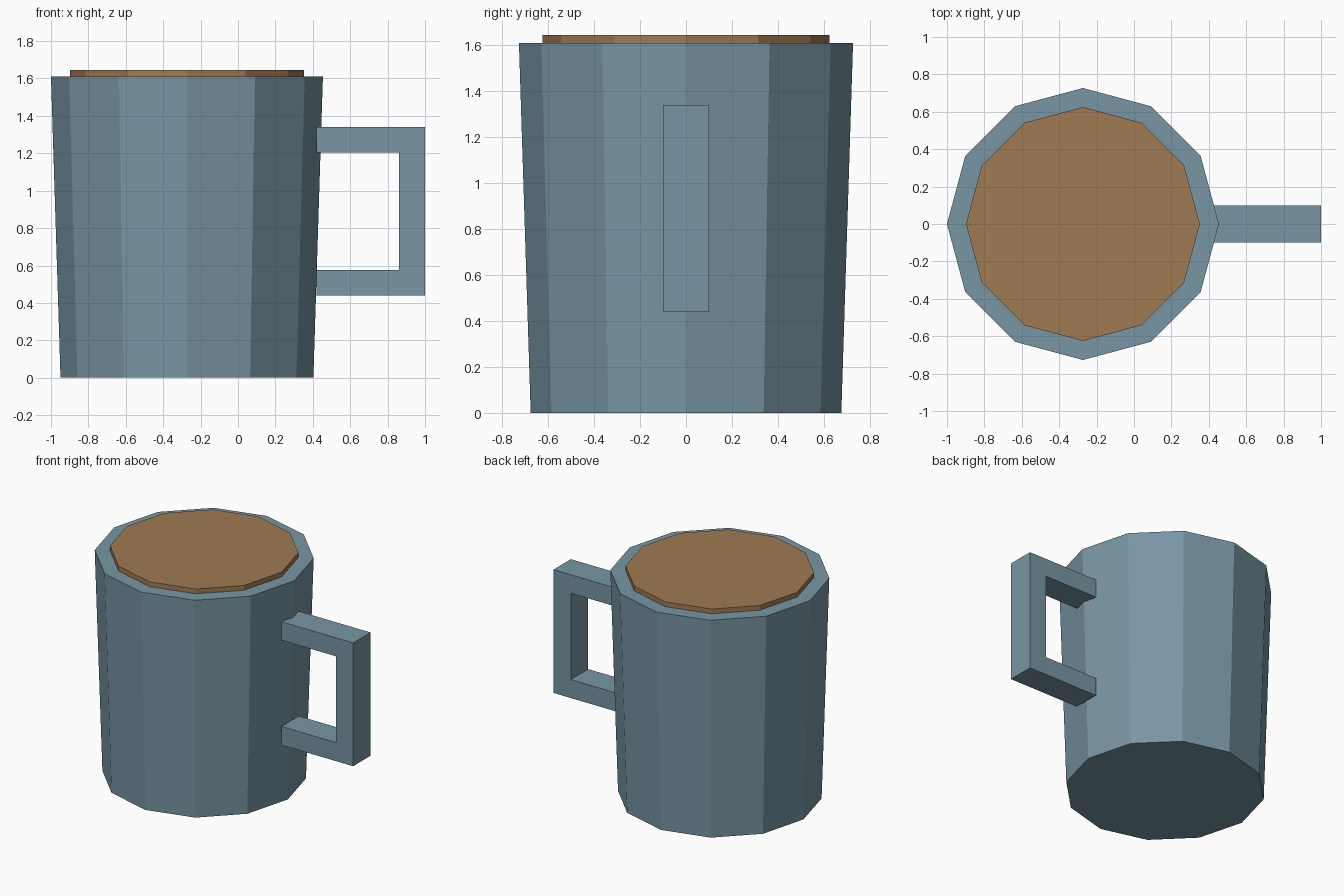
import bpy
import bmesh

old = bpy.data.objects.get("Cube")
if old:
    bpy.data.objects.remove(old, do_unlink=True)


def material(name, rgb):
    mat = bpy.data.materials.new(name)
    mat.use_nodes = True
    mat.diffuse_color = (*rgb, 1)
    mat.node_tree.nodes["Principled BSDF"].inputs["Base Color"].default_value = (*rgb, 1)
    return mat


def add_object(name, bm, mat):
    bmesh.ops.recalc_face_normals(bm, faces=bm.faces)
    mesh = bpy.data.meshes.new(name)
    bm.to_mesh(mesh)
    bm.free()
    mesh.materials.append(mat)
    obj = bpy.data.objects.new(name, mesh)
    bpy.context.collection.objects.link(obj)
    return obj


def tapered_drum(name, r_low, r_high, z_low, z_high, mat):
    bm = bmesh.new()
    bmesh.ops.create_cone(bm, cap_ends=True, segments=12, radius1=r_low,
                          radius2=r_high, depth=z_high - z_low)
    obj = add_object(name, bm, mat)
    obj.location = (CUP_X, 0, (z_low + z_high) / 2)
    return obj


CUP_X = -0.273
blue = material("slate blue", (0.188, 0.305, 0.372))
brown = material("coffee brown", (0.352, 0.195, 0.085))

# Cup body and the drink standing just above its rim
tapered_drum("cup_body", 0.676, 0.727, 0, 1.61, blue)
tapered_drum("drink", 0.625, 0.625, 1.58, 1.645, brown)

# Square handle: a C-shaped profile extruded across y
profile = [(0.42, 0.44), (1.0, 0.44), (1.0, 1.34), (0.42, 1.34),
           (0.42, 1.205), (0.86, 1.205), (0.86, 0.575), (0.42, 0.575)]
bm = bmesh.new()
face = bm.faces.new([bm.verts.new((x, -0.1, z)) for x, z in profile])
extruded = bmesh.ops.extrude_face_region(bm, geom=[face])
verts = [v for v in extruded["geom"] if isinstance(v, bmesh.types.BMVert)]
bmesh.ops.translate(bm, vec=(0, 0.2, 0), verts=verts)
add_object("handle", bm, blue)
